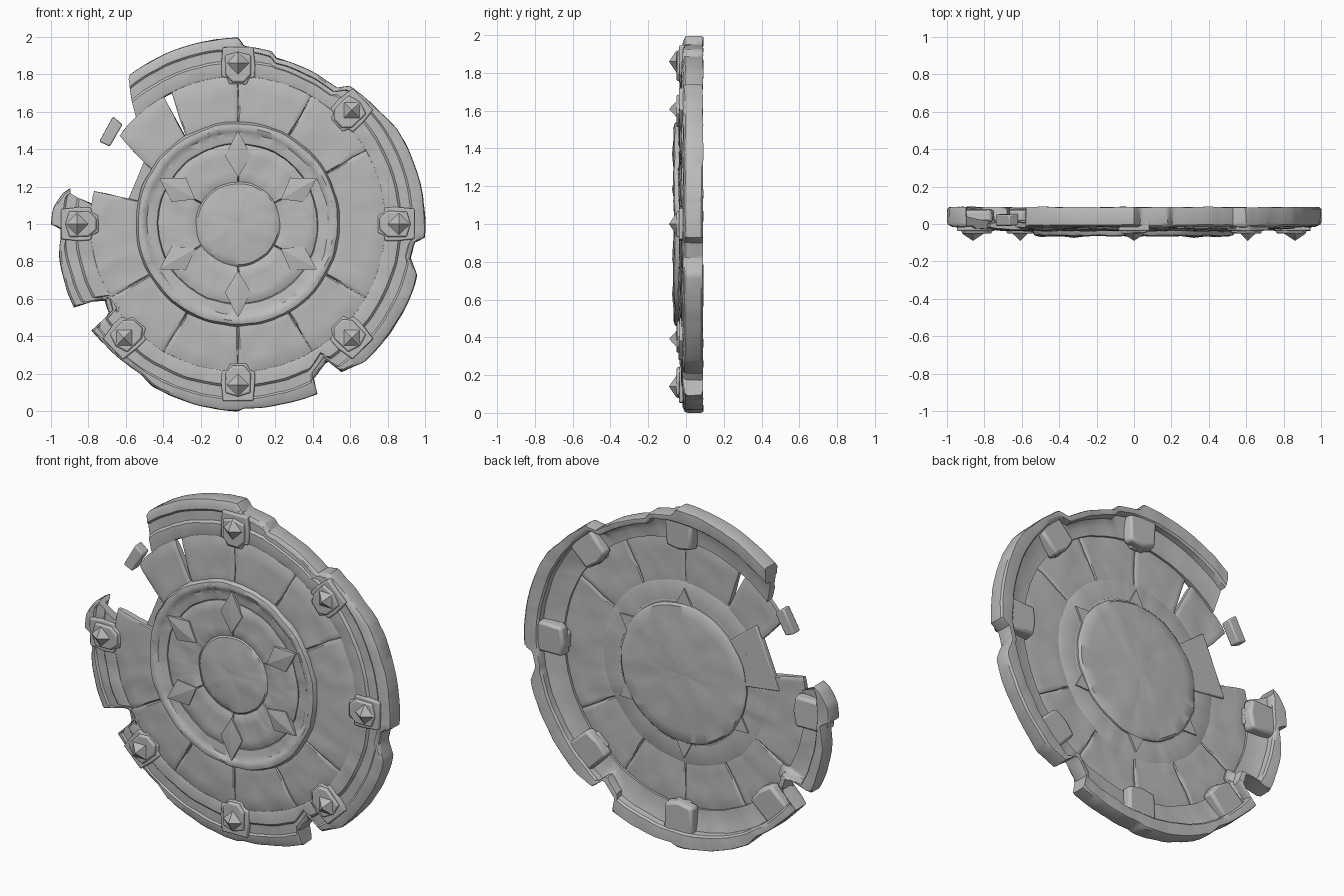
import bpy, bmesh, math
from mathutils import Vector, Matrix, noise

old = bpy.data.objects.get("Cube")
if old:
    bpy.data.objects.remove(old, do_unlink=True)

stone = bpy.data.materials.new("grey_stone")
stone.use_nodes = True
GREY = (0.5, 0.5, 0.5, 1)
stone.diffuse_color = GREY
stone.node_tree.nodes["Principled BSDF"].inputs["Base Color"].default_value = GREY


def polar(angle, r, y):
    a = math.radians(angle)
    return Vector((r * math.cos(a), y, 1 + r * math.sin(a)))


def weather(p, amount):
    # worn, hammered stone surface
    return p + noise.noise_vector(p * 9) * amount + noise.noise_vector(p * 25) * amount * 0.35


def finish(name, bm, bevel=0.0, angle=35):
    bmesh.ops.recalc_face_normals(bm, faces=bm.faces)
    mesh = bpy.data.meshes.new(name)
    bm.to_mesh(mesh)
    bm.free()
    mesh.materials.append(stone)
    ob = bpy.data.objects.new(name, mesh)
    bpy.context.collection.objects.link(ob)
    if bevel:
        mod = ob.modifiers.new("worn_edges", "BEVEL")
        mod.width, mod.segments = bevel, 2
    bpy.ops.object.select_all(action="DESELECT")
    ob.select_set(True)
    bpy.context.view_layer.objects.active = ob
    bpy.ops.object.shade_smooth_by_angle(angle=math.radians(angle))
    return ob


def sweep(name, profile, a0=0, a1=360, skew=(0, 0), limit=None, rough=0.006, step=2.0, soft=1.0):
    """Sweep a closed (radius, y) profile around the centre, capped when open."""
    bm = bmesh.new()
    closed = a1 - a0 == 360
    n = max(4, int((a1 - a0) / step))
    ts = [i / n for i in range(n if closed else n + 1)]
    if not closed:
        ts = sorted(ts + [0.3 / n, 1 - 0.3 / n])
    mid = sum(y for r, y in profile) / len(profile)
    rings = []
    for t in ts:
        ring = []
        for r, y in profile:
            a = (a0 + skew[0] * (1 - r)) * (1 - t) + (a1 + skew[1] * (1 - r)) * t
            if limit:
                r = min(r, limit(a) - (1 - r) * 0.4)
            if not closed and t in (0, 1):
                y = mid + (y - mid) * soft
            ring.append(bm.verts.new(weather(polar(a, r, y), rough)))
        rings.append(ring)
    pairs = list(zip(rings, rings[1:])) + ([(rings[-1], rings[0])] if closed else [])
    for p, q in pairs:
        for k in range(len(p)):
            j = (k + 1) % len(p)
            bm.faces.new((p[k], p[j], q[j], q[k]))
    if not closed:
        bm.faces.new(rings[0])
        bm.faces.new(rings[-1])
    return finish(name, bm)


def slab(r0, r1, front0, front1, back, n=7, fall=0.01):
    """Pillow-shaped cross-section of a stone plate, sloping from front0 to front1."""
    def row(y0, y1, d):
        return [(r0 + (r1 - r0) * k / n, y0 + (y1 - y0) * k / n + (d if k in (0, n) else 0))
                for k in range(n + 1)]
    return row(front0, front1, fall) + row(back, back, -fall / 2)[::-1]


def dome(radius, y, drop, n=7):
    """Gently domed half-profile from the middle outwards."""
    return [(max(.001, radius * k / n), y + drop * (k / n) ** 3) for k in range(n + 1)]


def prism(name, outline, y0, y1, angle, r, shrink=1.0, bevel=0.01, rough=0.006):
    """Extrude a (radial, sideways) outline from front y0 to a scaled back y1."""
    bm = bmesh.new()
    turn = Matrix.Rotation(-math.radians(angle), 4, "Y")
    layers = []
    for y, s in ((y0, 1), (y1, shrink)):
        layers.append([bm.verts.new(weather(turn @ Vector((r + u * s, y, v * s)) + Vector((0, 0, 1)), rough))
                       for u, v in outline])
    bm.faces.new(layers[0])
    bm.faces.new(layers[1][::-1])
    for k in range(len(outline)):
        j = (k + 1) % len(outline)
        bm.faces.new((layers[0][k], layers[0][j], layers[1][j], layers[1][k]))
    return finish(name, bm, bevel)


# Broken outer edge: angle and radius of the rim
EDGE = [(-193, .90), (-190, .95), (-185, .99), (-180, 1), (-178, .94), (-170, .97), (-153, .985),
        (-152, .88), (-150, .82), (-145, .84), (-144, .97), (-137, .96), (-123, .955), (-118, .98),
        (-105, .99), (-90, 1), (-88, .985), (-65, 1), (-64, .92), (-57, .87), (-55, .965), (-47, 1),
        (-27, 1), (-24, 1), (-16, .995), (-11, .94), (-6, .95), (-4, 1), (12, 1), (31, .99), (37, .97),
        (47, .955), (51, .95), (54, .90), (77, .91), (79, .94), (88, .95), (90, .995), (127, .985)]


def rim_edge(a):
    for (a0, r0), (a1, r1) in zip(EDGE, EDGE[1:]):
        if a0 <= a <= a1:
            return r0 + (r1 - r0) * (a - a0) / (a1 - a0)
    return EDGE[0][1] if a < EDGE[0][0] else EDGE[-1][1]


# Moulded rim with a thick outer lip behind
RIM = [(.783, -.005), (.788, -.022), (.80, -.026), (.86, -.024), (.872, -.012), (.925, -.010),
       (.935, -.018), (.97, -.015), (.995, -.005), (1, .01), (1, .08), (.99, .09),
       (.95, .09), (.918, .086), (.908, .075), (.905, .04), (.87, .03), (.83, .022), (.783, .018)]
sweep("rim", RIM, -192, 126, skew=(20, 36), limit=rim_edge, rough=0.004, step=1.0)

# Loose rim shard
prism("loose_shard", [(.037, -.072), (-.028, -.066), (-.045, .067), (.018, .079)],
      -.01, .05, 144, .84, bevel=.008)

# Outer ring of plates, with one missing: start, end and skew of each end
PLATES = [(-30, 30, 0, 0), (30, 60, 0, 0), (60, 90, 0, 0), (90, 114, 0, 14), (120, 139, 2, 20),
          (167, 210, 0, 0), (210, 240, 0, 0), (240, 270, 0, 0), (270, 300, 0, 0), (300, 330, 0, 0)]
for i, (a0, a1, s0, s1) in enumerate(PLATES):
    sweep("outer_plate_%d" % (i + 1), slab(.50, .79, -.04, -.03, .008), a0 + .1, a1 - .1,
          skew=(s0, s1), soft=.75)

# Slab exposed behind the missing plate
prism("backing_slab", [(.17, -.19), (.17, .19), (-.12, .11), (-.12, -.11)], -.015, .022, 157, .42, bevel=.006)

# Raised ring around the middle
sweep("middle_ring", [(.42, -.02), (.43, -.044), (.46, -.05), (.485, -.052), (.495, -.06), (.515, -.066),
                      (.535, -.06), (.548, -.035), (.548, 0), (.52, .012), (.42, .012)])

# Inner ring plates between the diamonds
for i in range(6):
    a = 30 + 60 * i
    sweep("inner_plate_%d" % (i + 1), slab(.225, .425, -.053, -.053, .015), a + .3, a + 59.7, soft=.75)

# Central boss and its domed back
sweep("central_boss", dome(.215, -.058, .012) + [(.226, -.035), (.226, 0), (.001, 0)], step=5)
sweep("back_disc", dome(.395, .042, -.01) + [(.408, .022), (.41, 0), (.001, 0)], step=4)

# Ridged diamonds, reaching through to the back
for i in range(6):
    a = 30 + 60 * i
    long, wide = (.125, .07) if a % 180 == 90 else (.11, .075)
    bm = bmesh.new()
    kite = [(.375 + long, 0), (.365, wide), (.375 - long, 0), (.365, -wide)]
    turn = Matrix.Rotation(-math.radians(a), 4, "Y")
    base, top = [[bm.verts.new(turn @ Vector((u, y, v)) + Vector((0, 0, 1))) for u, v in kite]
                 for y in (.02, -.062)]
    tip = bm.verts.new(polar(a, .37, -.074))
    bm.faces.new(base[::-1])
    for k in range(4):
        j = (k + 1) % 4
        bm.faces.new((base[k], base[j], top[j], top[k]))
        bm.faces.new((top[k], top[j], tip))
    finish("diamond_%d" % (i + 1), bm, angle=15)

# Studs on the rim: block, front tier, back lump and pointed cap
BLOCK = [(.085, -.08), (.085, .08), (-.01, .09), (-.075, .088), (-.08, .06), (-.115, .045),
         (-.115, -.045), (-.08, -.06), (-.075, -.088), (-.01, -.09)]
TIER = [(.04, -.065), (.06, 0), (.04, .065), (-.06, .065), (-.1, .03), (-.1, -.03), (-.06, -.065)]
LUMP = [(.07, -.095), (.09, 0), (.07, .095), (-.09, .09), (-.11, 0), (-.09, -.09)]
for i, a in enumerate((-135, -90, -45, 0, 45, 90, 180)):
    r = .86
    prism("stud_block_%d" % (i + 1), BLOCK, -.036, .03, a, r, bevel=.007)
    prism("stud_tier_%d" % (i + 1), TIER, -.05, -.02, a, r, 1.1, bevel=.006, rough=.004)
    prism("stud_back_%d" % (i + 1), LUMP, .01, .076, a, r - .01, .95, bevel=.015, rough=.012)
    bm = bmesh.new()
    bmesh.ops.create_cone(bm, cap_ends=True, segments=4, radius1=.06, radius2=0, depth=.04,
                          matrix=Matrix.Translation(polar(a, r, -.07))
                          @ Matrix.Rotation(-math.radians(a), 4, "Y") @ Matrix.Rotation(math.pi / 2, 4, "X"))
    finish("stud_cap_%d" % (i + 1), bm, angle=15)
